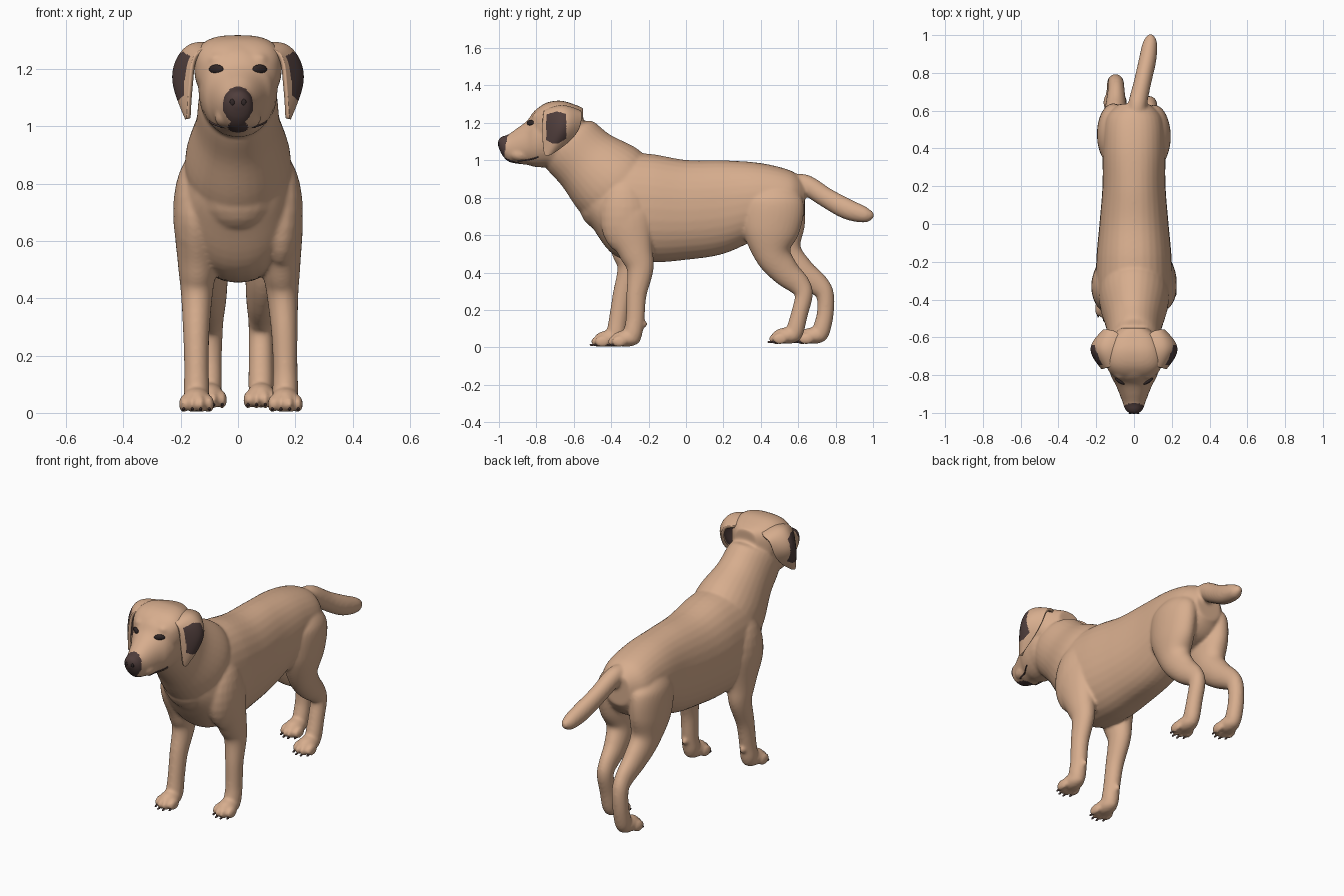
import bpy, bmesh, math
from mathutils import Matrix, Vector

if "Cube" in bpy.data.objects:
    bpy.data.objects.remove(bpy.data.objects["Cube"])


def material(name, rgb):
    m = bpy.data.materials.new(name)
    m.use_nodes = True
    m.diffuse_color = (*rgb, 1)
    bsdf = m.node_tree.nodes["Principled BSDF"]
    bsdf.inputs["Base Color"].default_value = (*rgb, 1)
    bsdf.inputs["Roughness"].default_value = 0.8
    return m


FUR = material("tan fur", (0.68, 0.42, 0.27))
DARK = material("dark brown", (0.08, 0.048, 0.045))
BLACK = material("eye black", (0.03, 0.02, 0.02))


def add_object(name, bm, *mats):
    bmesh.ops.recalc_face_normals(bm, faces=bm.faces)
    mesh = bpy.data.meshes.new(name)
    bm.to_mesh(mesh)
    bm.free()
    ob = bpy.data.objects.new(name, mesh)
    bpy.context.scene.collection.objects.link(ob)
    for m in mats:
        mesh.materials.append(m)
    mesh.shade_smooth()
    return ob


def bake(ob, *mats):
    """Replace the mesh by its modified result."""
    bpy.context.view_layer.update()
    dg = bpy.context.evaluated_depsgraph_get()
    mesh = bpy.data.meshes.new_from_object(ob.evaluated_get(dg))
    ob.modifiers.clear()
    ob.data = mesh
    mesh.materials.clear()
    for m in mats:
        mesh.materials.append(m)
    mesh.shade_smooth()


def blob(bm, pos, radii, turn=0):
    mat = Matrix.Translation(pos) @ Matrix.Rotation(turn, 4, "Z") @ Matrix.Diagonal((*radii, 1))
    bmesh.ops.create_uvsphere(bm, u_segments=20, v_segments=12, radius=1, matrix=mat)


def tube(bm, pts, power=2.0, upright=False, steps=6, sides=32):
    """Smooth loft through (x, y, z, half width, half depth) stations."""
    pts = [Vector(p) for p in pts]
    ext = [pts[0]] + pts + [pts[-1]]
    path = []
    for a, b, c, d in zip(ext, ext[1:], ext[2:], ext[3:]):
        for i in range(steps):
            t = i / steps
            path.append(b + (c - a) * (t / 2) + (a * 2 - b * 5 + c * 4 - d) * (t * t / 2)
                        + (b * 3 - a - c * 3 + d) * (t ** 3 / 2))
    path.append(pts[-1])
    rings = []
    for i, p in enumerate(path):
        d = path[min(i + 1, len(path) - 1)] - path[max(i - 1, 0)]
        n = Vector((0, 0, 1)) if upright else Vector((0, -d[2], d[1])).normalized()
        ring = []
        for k in range(sides):
            a = math.tau * k / sides
            u, v = [math.copysign(abs(f) ** (2 / power), f) for f in (math.cos(a), math.sin(a))]
            co = Vector(p[:3]) + Vector((u * max(p[3], 0.004), 0, 0)) + n * v * max(p[4], 0.004)
            ring.append(bm.verts.new(co))
        rings.append(ring)
    for r, s in zip(rings, rings[1:]):
        for k in range(sides):
            j = (k + 1) % sides
            bm.faces.new((r[k], r[j], s[j], s[k]))
    bm.faces.new(rings[0])
    bm.faces.new(rings[-1])


body = bmesh.new()
claws = bmesh.new()

# Torso and neck
tube(body, [(0, .635, .80, .08, .09), (0, .56, .785, .15, .16), (0, .4, .785, .165, .20),
            (0, .2, .75, .167, .25), (0, 0, .735, .183, .267), (0, -.2, .745, .2, .29),
            (0, -.38, .76, .195, .27), (0, -.5, .78, .14, .14), (0, -.56, .8, .06, .05)], 2.2, True)
tube(body, [(0, -.28, .78, .17, .2), (0, -.4, .88, .185, .23), (0, -.535, 1.0, .148, .188),
            (0, -.635, 1.1, .135, .172), (0, -.68, 1.17, .1, .1)])
blob(body, (0, -.46, .78), (.14, .115, .15))
# Jaw and muzzle, then the flat-topped skull
tube(body, [(0, -.55, 1.19, .05, .05), (0, -.66, 1.14, .13, .17), (0, -.75, 1.132, .135, .17),
            (0, -.81, 1.115, .12, .15), (0, -.85, 1.094, .098, .118), (0, -.91, 1.075, .073, .092),
            (0, -.95, 1.066, .058, .073), (0, -.98, 1.076, .048, .053),
            (0, -.998, 1.088, .03, .03), (0, -1.006, 1.09, .012, .012)], 2.1, True)
tube(body, [(0, -.55, 1.19, .07, .09), (0, -.6, 1.195, .125, .105), (0, -.67, 1.205, .15, .114),
            (0, -.74, 1.205, .15, .105), (0, -.79, 1.19, .126, .09), (0, -.83, 1.17, .08, .06)],
     2.8, True)
# Tail
tube(body, [(.01, .56, .885, .045, .04), (.02, .64, .87, .05, .053), (.045, .75, .80, .047, .053),
            (.07, .86, .74, .047, .055), (.083, .95, .71, .04, .044), (.087, .99, .705, .024, .026),
            (.088, 1.005, .703, .01, .01)])

FRONT_LEG = [(.14, -.33, .85, .05, .08), (.15, -.32, .7, .075, .14), (.15, -.27, .52, .068, .095),
             (.155, -.245, .42, .056, .072), (.162, -.265, .28, .046, .054),
             (.165, -.272, .15, .043, .05), (.165, -.285, .07, .045, .05), (.165, -.29, .03, .035, .04)]
HIND_LEG = [(.085, .47, .86, .06, .09), (.105, .47, .78, .085, .16), (.105, .455, .63, .085, .155),
            (.095, .465, .5, .07, .1), (.085, .53, .405, .057, .077), (.08, .605, .335, .045, .06),
            (.08, .63, .28, .043, .048), (.08, .607, .18, .043, .045),
            (.08, .58, .08, .043, .047), (.08, .565, .05, .03, .03)]


def leg(path, side, dx, dy, paw, lift):
    """One leg; the stride (dx, dy) grows towards the ground."""
    pts = []
    for x, y, z, w, d in path:
        k = max(0, min(1, (.75 - z) / .58))
        pts.append((side * (x + dx * k), y + dy * k, z, w, d))
    tube(body, pts)
    x, y = side * (path[-1][0] + dx), paw + dy
    blob(body, (x, y, .047 + lift), (.05, .08, .044))
    for off in (-.045, -.015, .015, .045):
        back = .02 if abs(off) > .03 else 0
        blob(body, (x + off, y - .057 + back, .031 + lift), (.0165, .042, .031))
        blob(claws, (x + off, y - .093 + back, .013 + lift), (.005, .012, .006))
    return x, y


for side in (1, -1):
    left = side > 0
    x, y = leg(FRONT_LEG, side, 0 if left else -.02, 0 if left else -.09, -.32, 0)
    blob(body, (x, y + .092, .125), (.018, .022, .02))
    leg(HIND_LEG, side, 0 if left else .02, 0 if left else .14, .54, .015)
    # Shoulder, brow and lip masses
    blob(body, (side * .15, -.33, .70), (.077, .13, .2))
    blob(body, (side * .07, -.795, 1.232), (.035, .028, .025))
    blob(body, (side * .036, -.88, 1.03), (.045, .065, .038))
blob(body, (0, -.87, 1.0), (.04, .06, .022))

# Fuse the masses into one skin
dog = add_object("body", body)
remesh = dog.modifiers.new("fuse", "REMESH")
remesh.mode = "VOXEL"
remesh.voxel_size = 0.008
soften = dog.modifiers.new("soften", "SMOOTH")
soften.factor = 0.5
soften.iterations = 9
bake(dog, FUR, DARK)
for p in dog.data.polygons:
    x, y, z = p.center
    nose = y < -.94 and math.hypot(x / .053, (z - 1.075) / .064) < 1
    lip = y < -.88 and math.hypot(x / .034, (z - .998) / .024) < 1
    p.material_index = int(nose or lip)
add_object("claws", claws, DARK)

# Folded ears with a dark patch
EAR = [[(.08, -.745, 1.265), (.085, -.66, 1.29), (.07, -.57, 1.26)],
       [(.155, -.76, 1.265), (.185, -.665, 1.315), (.15, -.56, 1.26)],
       [(.162, -.765, 1.16), (.27, -.645, 1.205), (.165, -.565, 1.18)],
       [(.17, -.76, 1.08), (.225, -.69, 1.10), (.175, -.615, 1.11)],
       [(.172, -.755, 1.02), (.18, -.73, 1.03), (.178, -.70, 1.05)]]
for side, label in ((1, "left"), (-1, "right")):
    bm = bmesh.new()
    grid = [[bm.verts.new((side * x, y, z)) for x, y, z in row] for row in EAR]
    for r, s in zip(grid, grid[1:]):
        for k in range(2):
            bm.faces.new((r[k], r[k + 1], s[k + 1], s[k]))
    ear = add_object(label + "_ear", bm)
    sub = ear.modifiers.new("round", "SUBSURF")
    sub.levels = sub.render_levels = 5
    sol = ear.modifiers.new("thickness", "SOLIDIFY")
    sol.thickness = 0.016
    sol.offset = 0
    bake(ear, FUR, DARK)
    for p in ear.data.polygons:
        x, y, z = p.center
        p.material_index = int(-.747 < y < -.64 and 1.09 < z < 1.262 and abs(x) > .155
                               and z < 1.262 - abs(y + .69) * .3 and z > 1.08 + abs(y + .70) * .6)

# Eyes, nostrils and mouth lines, laid on the skin
bpy.context.view_layer.update()


def on_skin(start, direction):
    hit, pos, normal, _ = dog.ray_cast(Vector(start), Vector(direction))
    return pos if hit else Vector(start)


for side, label in ((1, "left"), (-1, "right")):
    bm = bmesh.new()
    pos = on_skin((side * .076, -2, 1.2), (0, 1, 0))
    blob(bm, pos, (.03, .01, .016), side * math.radians(35))
    add_object(label + "_eye", bm, BLACK)
    bm = bmesh.new()
    blob(bm, on_skin((side * .02, -2, 1.085), (0, 1, 0)), (.009, .004, .011))
    add_object(label + "_nostril", bm, BLACK)
    curve = bpy.data.curves.new(label + "_mouth_line", "CURVE")
    curve.dimensions = "3D"
    curve.bevel_depth = 0.004
    spline = curve.splines.new("POLY")
    spline.points.add(8)
    for i, pt in enumerate(spline.points):
        y, z = -.9 + i * .014, .998 + .02 * (i / 8) ** 2
        pt.co = (*on_skin((side, y, z), (-side, 0, 0)), 1)
    curve.materials.append(DARK)
    ob = bpy.data.objects.new(label + "_mouth_line", curve)
    bpy.context.scene.collection.objects.link(ob)
